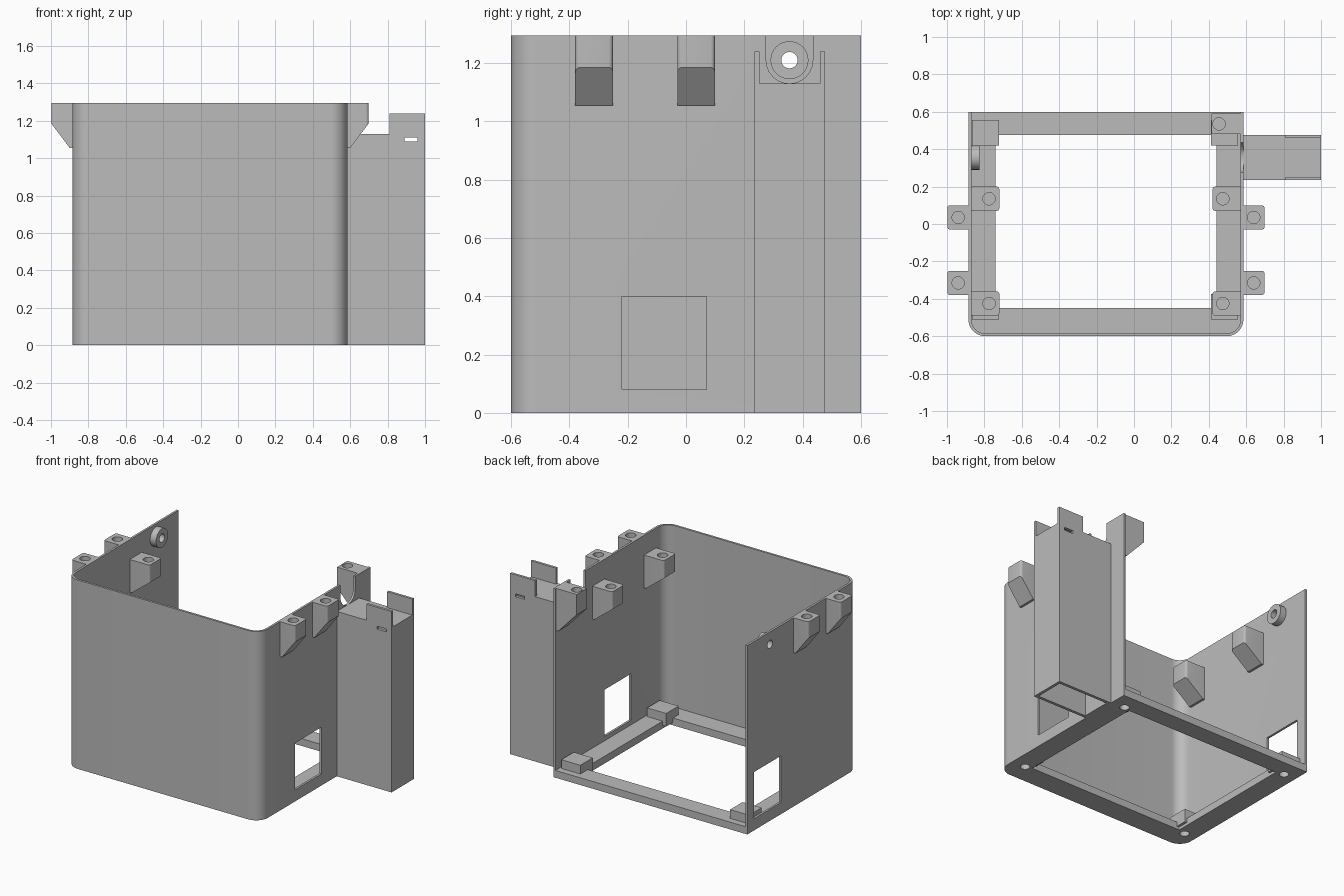
import bpy, bmesh, math
from mathutils import Vector

old = bpy.data.objects.get("Cube")
if old:
    bpy.data.objects.remove(old, do_unlink=True)

grey = bpy.data.materials.new("light_grey")
grey.use_nodes = True
colour = (0.5, 0.5, 0.5, 1)
grey.diffuse_color = colour
grey.node_tree.nodes["Principled BSDF"].inputs["Base Color"].default_value = colour

X0, X1, Y, TOP, WALL = -0.885, 0.585, 0.6, 1.295, 0.015


def prism(name, pts, axis, lo, hi, round_edges=None, radius=0.02):
    """Extrude a 2D outline along an axis; the outline uses the other two axes in order."""
    def place(p, d):
        v = list(p)
        v.insert("xyz".index(axis), d)
        return Vector(v)
    bm = bmesh.new()
    base = bm.faces.new([bm.verts.new(place(p, lo)) for p in pts])
    ext = bmesh.ops.extrude_face_region(bm, geom=[base])
    move = place((0, 0), hi - lo)
    bmesh.ops.translate(bm, vec=move, verts=[v for v in ext["geom"] if isinstance(v, bmesh.types.BMVert)])
    bmesh.ops.recalc_face_normals(bm, faces=bm.faces)
    if round_edges:
        edges = [e for e in bm.edges if round_edges(e)]
        bmesh.ops.bevel(bm, geom=edges, offset=radius, segments=4, profile=0.5, affect='EDGES')
    mesh = bpy.data.meshes.new(name)
    bm.to_mesh(mesh)
    bm.free()
    mesh.materials.append(grey)
    obj = bpy.data.objects.new(name, mesh)
    bpy.context.collection.objects.link(obj)
    return obj


def rect(a0, a1, b0, b1):
    return [(a0, b0), (a1, b0), (a1, b1), (a0, b1)]


def box(name, x0, x1, y0, y1, z0, z1):
    return prism(name, rect(x0, x1, y0, y1), 'z', z0, z1)


def arc(ca, cb, r, start, end, n=12):
    return [(ca + r * math.cos(math.radians(start + (end - start) * i / n)),
             cb + r * math.sin(math.radians(start + (end - start) * i / n))) for i in range(n + 1)]


def cylinder(name, axis, ca, cb, r, lo, hi):
    return prism(name, arc(ca, cb, r, 0, 360, 32)[:-1], axis, lo, hi)


def activate(obj):
    bpy.ops.object.select_all(action='DESELECT')
    obj.select_set(True)
    bpy.context.view_layer.objects.active = obj


def cut(obj, *cutters):
    activate(obj)
    for c in cutters:
        c.hide_render = True
        mod = obj.modifiers.new("cut", 'BOOLEAN')
        mod.operation, mod.solver, mod.object = 'DIFFERENCE', 'EXACT', c
        bpy.ops.object.modifier_apply(modifier=mod.name)
        bpy.data.objects.remove(c, do_unlink=True)
    return obj


def smooth(obj):
    activate(obj)
    bpy.ops.object.shade_smooth_by_angle(angle=math.radians(30))


def u_outline(inset, back):
    """Plan outline with rounded front corners and a square back."""
    r = 0.09
    return ([(X0 + inset, back)]
            + arc(X0 + r, -Y + r, r - inset, 180, 270)
            + arc(X1 - r, -Y + r, r - inset, 270, 360)
            + [(X1 - inset, back)])


# Three-sided shell, open at the back
shell = prism("shell_walls", u_outline(0, Y) + u_outline(WALL, Y)[::-1], 'z', 0, TOP)
NOTCH_Y, NOTCH_Z = 0.355, 1.21
notch = prism("notch_cutter", [(NOTCH_Y - 0.08, 1.4)] + arc(NOTCH_Y, NOTCH_Z, 0.08, 180, 360)
              + [(NOTCH_Y + 0.08, 1.4)], 'x', 0.5, 0.65)
cut(shell, notch,
    box("right_window_cutter", 0.5, 0.7, -0.22, 0.07, 0.08, 0.4),
    box("left_window_cutter", -1, -0.8, 0.235, 0.525, 0.08, 0.4),
    cylinder("pivot_hole_cutter", 'x', NOTCH_Y, NOTCH_Z, 0.028, -1, -0.8))
smooth(shell)

# Ring boss on the inside of the wall
boss = cylinder("pivot_ring", 'x', NOTCH_Y, NOTCH_Z, 0.065, X0 + WALL, -0.825)
cut(boss, cylinder("ring_cutter", 'x', NOTCH_Y, NOTCH_Z, 0.028, -1, -0.7))
smooth(boss)

# Base frame with corner posts and blind screw holes underneath
POSTS = [(x, y) for x in (-0.795, 0.485) for y in (-0.465, 0.487)]


def screw_cutters():
    return [cylinder("screw_cutter", 'z', x, y, 0.03, -0.1, 0.09) for x, y in POSTS]


frame = prism("base_frame", u_outline(0.002, Y), 'z', 0, 0.05)
cut(frame, box("frame_cutter", -0.74, 0.44, -0.45, 0.475, -0.1, 0.2), *screw_cutters())
smooth(frame)
for x, y in POSTS:
    y0, y1 = (0.42, 0.555) if y > 0 else (-0.51, -0.375)
    post = box("corner_post", x - 0.072, x + 0.072, y0, y1, 0.02, 0.11)
    cut(post, cylinder("screw_cutter", 'z', x, y, 0.03, -0.1, 0.09))
    smooth(post)


# Wedge-bottomed screw brackets
def bracket(name, wall_x, side, depth, y0, y1, top, straight, drop, hole_at, hole_y=None, rounded=True):
    tip = wall_x + side * depth
    pts = [(wall_x, top), (tip, top), (tip, top - straight),
           (wall_x + side * 0.015, top - drop), (wall_x, top - drop)]

    def is_tip(e):
        a, b = (v.co for v in e.verts)
        return abs(a.x - tip) < 1e-4 and abs(b.x - tip) < 1e-4 and abs(a.z - b.z) > 0.05
    obj = prism(name, pts, 'y', y0, y1, is_tip if rounded else None, 0.015)
    hy = (y0 + y1) / 2 if hole_y is None else hole_y
    cut(obj, cylinder("bracket_cutter", 'z', wall_x + side * hole_at, hy, 0.033, top - 0.1, top + 0.1))
    smooth(obj)


for wall, side in ((X0, -1), (X1, 1)):
    for y0 in (-0.38, -0.03):
        bracket("outer_bracket", wall, side, 0.113, y0, y0 + 0.13, TOP, 0.11, 0.24, 0.055)
    for y0 in (-0.49, 0.07):
        bracket("inner_bracket", wall - side * WALL, -side, 0.15, y0, y0 + 0.13,
                1.16, 0.12, 0.225, 0.095)
bracket("rear_bracket", X1 - WALL, -1, 0.155, 0.48, 0.592, TOP, 0.14, 0.29, 0.115, 0.535, False)

# Hollow side duct with open bottom, two upright ears and through slots
D0, D1, DT = 0.235, 0.477, 0.02
duct = box("side_duct", X1 - 0.005, 1, D0, D1, 0, 1.13)
cut(duct, box("duct_cutter", X1 + 0.02, 1 - DT, D0 + DT, D1 - DT, -0.1, 1.115),
    box("slot_cutter", 0.89, 0.96, 0.1, 0.6, 1.09, 1.11))
for y0 in (D0, D1 - 0.017):
    box("duct_ear", 0.81, 1, y0, y0 + 0.017, 1.13, 1.24)
